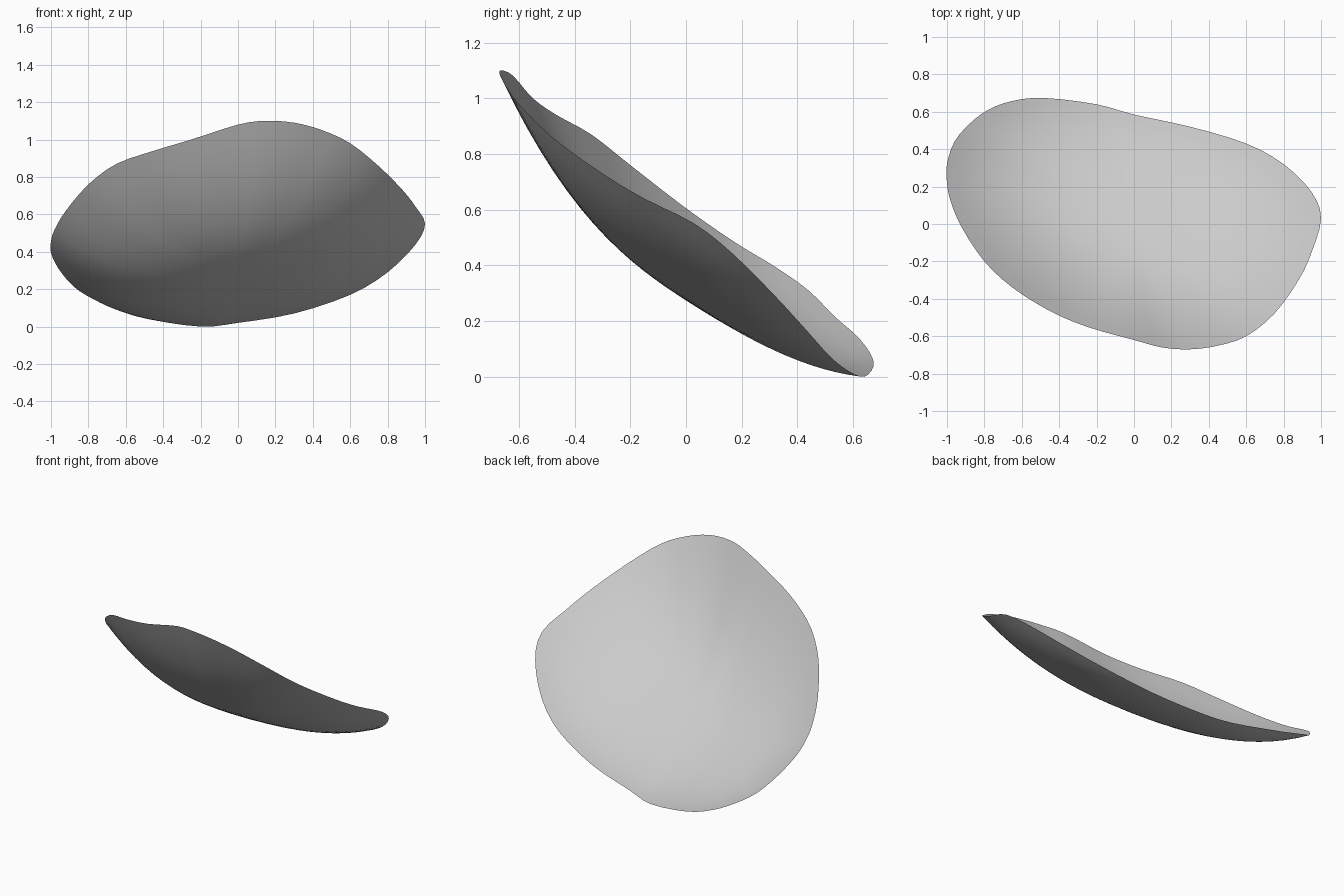
import bpy
import bmesh
from mathutils import Vector

if "Cube" in bpy.data.objects:
    bpy.data.objects.remove(bpy.data.objects["Cube"], do_unlink=True)

# Rim of the dished sheet, going round from the -x end by way of the back
RIM = [Vector(p) for p in (
    (-1, .22, .455), (-1, .32, .395), (-.96, .44, .31), (-.88, .535, .215),
    (-.78, .61, .15), (-.65, .658, .09), (-.48, .674, .04), (-.2, .64, 0),
    (0, .585, .02), (.3, .52, .07), (.6, .43, .17), (.8, .32, .29),
    (.95, .17, .44), (1, .03, .55), (.95, -.15, .64), (.88, -.3, .73),
    (.75, -.48, .86), (.6, -.6, .98), (.45, -.65, 1.05), (.3, -.67, 1.09),
    (.15, -.66, 1.1), (0, -.62, 1.08), (-.25, -.55, 1), (-.45, -.465, .94),
    (-.65, -.34, .87), (-.8, -.2, .76), (-.92, -.02, .62), (-.98, .12, .52))]
CENTRE = Vector((0, 0, .275))
SLOPE = Vector((.02, -.63, 0))      # tilt of the sheet at its centre
CURL = 2.6                          # how late the sheet rises to its rim
RINGS = 14
STEPS = 3


def smooth_loop(points, steps):
    """Closed smooth curve through the points."""
    out = []
    n = len(points)
    for i in range(n):
        a, b, c, d = (points[(i + k) % n] for k in (-1, 0, 1, 2))
        for s in range(steps):
            t = s / steps
            out.append(b + (c - a) * (t / 2)
                       + (a * 2 - b * 5 + c * 4 - d) * (t * t / 2)
                       + (b * 3 - a - c * 3 + d) * (t ** 3 / 2))
    return out


def sheet_point(edge, r):
    """Point at fraction r of the way from the centre to the rim."""
    span = edge - CENTRE
    flat = Vector((span.x, span.y, 0))
    tilt = SLOPE.dot(flat)
    rise = r * tilt + r ** CURL * (span.z - tilt)
    return CENTRE + flat * r + Vector((0, 0, rise))


# Rings of faces from the centre out to the rim
bm = bmesh.new()
rim = smooth_loop(RIM, STEPS)
n = len(rim)
hub = bm.verts.new(CENTRE)
rings = [[bm.verts.new(sheet_point(p, k / RINGS)) for p in rim]
         for k in range(1, RINGS + 1)]
for i in range(n):
    j = (i + 1) % n
    bm.faces.new((hub, rings[0][j], rings[0][i]))
    for inner, outer in zip(rings, rings[1:]):
        bm.faces.new((inner[i], inner[j], outer[j], outer[i]))
bmesh.ops.recalc_face_normals(bm, faces=bm.faces)
bm.normal_update()
if sum(f.normal.z for f in bm.faces) < 0:
    bmesh.ops.reverse_faces(bm, faces=bm.faces)
for f in bm.faces:
    f.smooth = True
mesh = bpy.data.meshes.new("curved_petal")
bm.to_mesh(mesh)
bm.free()

# Plain pale grey
colour = (.6, .6, .6, 1)
mat = bpy.data.materials.new("pale_grey")
mat.use_nodes = True
mat.diffuse_color = colour
bsdf = next(x for x in mat.node_tree.nodes if x.type == 'BSDF_PRINCIPLED')
bsdf.inputs["Base Color"].default_value = colour
mesh.materials.append(mat)

petal = bpy.data.objects.new("curved_petal", mesh)
bpy.context.collection.objects.link(petal)
